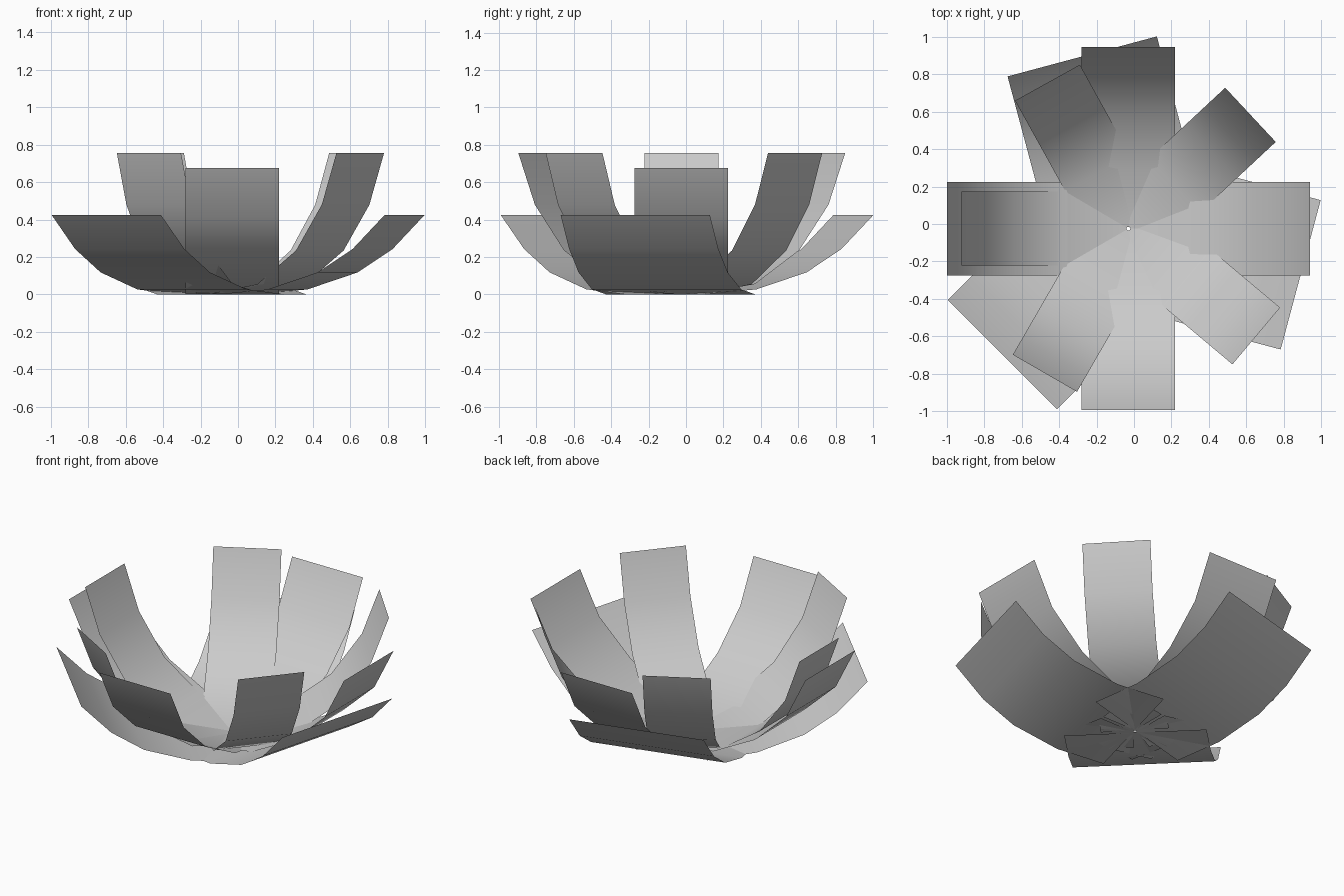
import bpy, bmesh, math

cube = bpy.data.objects.get("Cube")
if cube:
    bpy.data.objects.remove(cube, do_unlink=True)

CENTRE_X, CENTRE_Y = -0.03, -0.025

# One grey for every petal
grey = bpy.data.materials.new("light_grey")
grey.use_nodes = True
colour = (0.6, 0.6, 0.6, 1)
grey.diffuse_color = colour
bsdf = next(n for n in grey.node_tree.nodes if n.type == 'BSDF_PRINCIPLED')
bsdf.inputs["Base Color"].default_value = colour


def petal(name, profile, half_width, degrees):
    """Sweep a (radius, height) profile sideways into a curved strip."""
    a = math.radians(degrees)
    c, s = math.cos(a), math.sin(a)
    bm = bmesh.new()
    rows = []
    for r, z in profile:
        rows.append([bm.verts.new((CENTRE_X + r * c - w * s,
                                   CENTRE_Y + r * s + w * c, z))
                     for w in (-half_width, half_width)])
    for (a0, b0), (a1, b1) in zip(rows, rows[1:]):
        bm.faces.new((a0, a1, b1, b0)).smooth = True
    mesh = bpy.data.meshes.new(name)
    bm.to_mesh(mesh)
    bm.free()
    mesh.materials.append(grey)
    obj = bpy.data.objects.new(name, mesh)
    bpy.context.collection.objects.link(obj)


# Rows of petals: name, profile, half width, directions
rings = [
    ("outer_petal",
     [(0.01, 0), (0.305, 0.027), (0.583, 0.118), (0.776, 0.243), (0.953, 0.425)],
     0.413, (105, 225, 345)),
    ("middle_petal",
     [(0.01, 0.002), (0.32, 0.05), (0.61, 0.20), (0.835, 0.41), (0.97, 0.677)],
     0.25, (0, 90, 180, 270)),
    ("inner_petal",
     [(0.01, 0.004), (0.34, 0.055), (0.61, 0.235), (0.79, 0.48), (0.892, 0.756)],
     0.198, (43, 119, 180, 240, 320)),
]
for name, profile, half_width, directions in rings:
    for i, degrees in enumerate(directions, 1):
        petal(f"{name}_{i}", profile, half_width, degrees)
